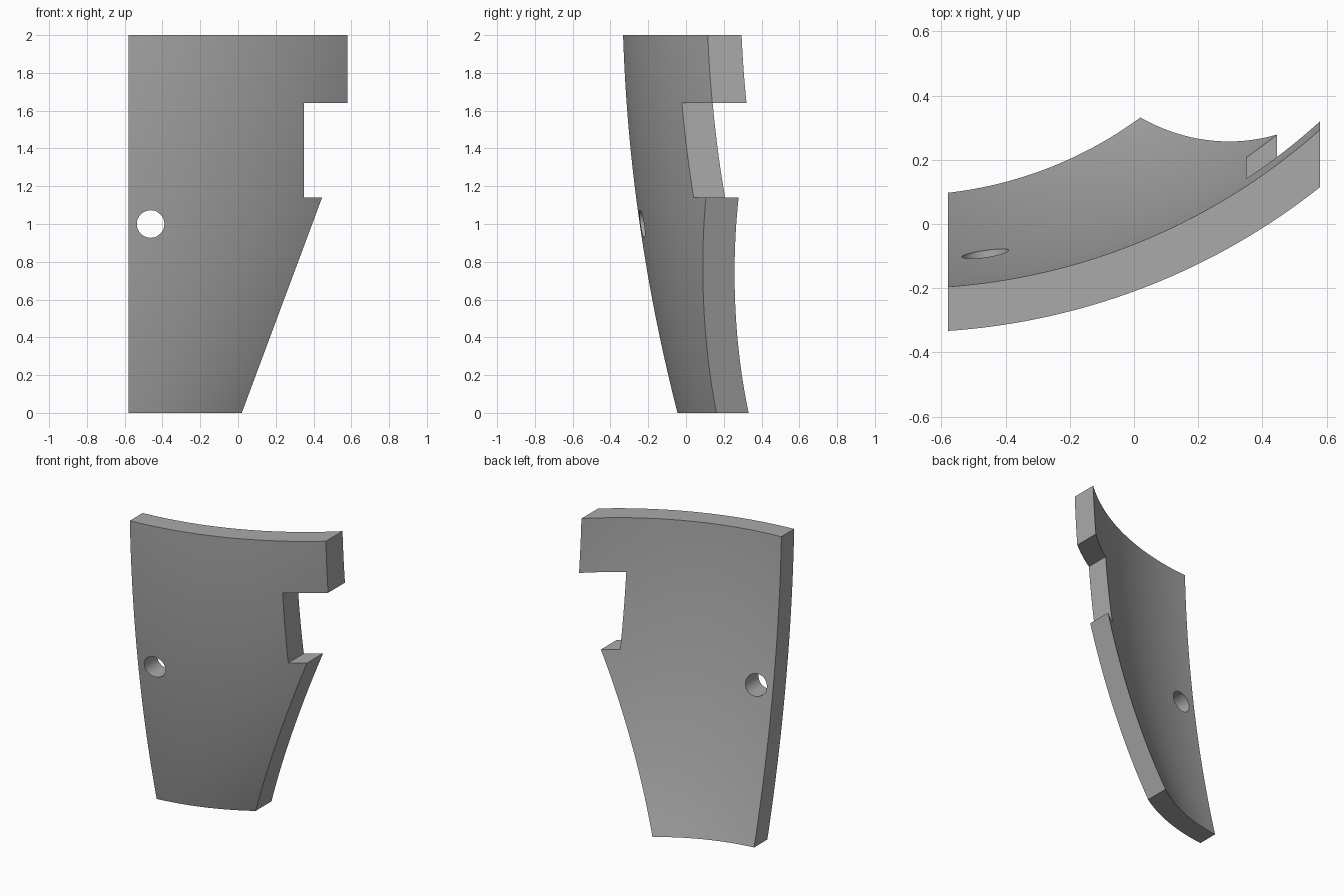
import bpy
import bmesh
import math

if "Cube" in bpy.data.objects:
    bpy.data.objects.remove(bpy.data.objects["Cube"])

LEFT, RIGHT, HEIGHT = -0.58, 0.58, 2.0
AXIS_X, THICK = -0.72, 0.137
COLS, ROWS = 40, 50


def edge_x(z):
    """Slanted side that meets the full width."""
    return min(RIGHT, 0.02 + 0.373 * z)


def surface_y(x, z, inner):
    """Bowed plate: a circular arc at each height, tightening downwards."""
    centre = 1.754 - 0.414 * (1 - z / HEIGHT) ** 3.5
    lean = -0.045 - 0.256 * z + 0.056 * z * z
    radius = math.hypot(LEFT - AXIS_X, centre - lean)
    if inner:
        slope = -0.256 + 0.112 * z
        radius -= THICK * math.hypot(1, slope)
    return centre - math.sqrt(radius ** 2 - (x - AXIS_X) ** 2)


# Plate body
bm = bmesh.new()
layers = []
for inner in (False, True):
    grid = []
    for j in range(ROWS + 1):
        z = HEIGHT * j / ROWS
        xs = [LEFT + (edge_x(z) - LEFT) * i / COLS for i in range(COLS + 1)]
        grid.append([bm.verts.new((x, surface_y(x, z, inner), z)) for x in xs])
    layers.append(grid)
    for j in range(ROWS):
        for i in range(COLS):
            bm.faces.new((grid[j][i], grid[j][i + 1], grid[j + 1][i + 1], grid[j + 1][i]))

# Rim joining the two skins
front, back = layers
for i in range(COLS):
    for j in (0, ROWS):
        bm.faces.new((front[j][i], front[j][i + 1], back[j][i + 1], back[j][i]))
for j in range(ROWS):
    for i in (0, COLS):
        bm.faces.new((front[j][i], front[j + 1][i], back[j + 1][i], back[j][i]))
bmesh.ops.recalc_face_normals(bm, faces=bm.faces)
mesh = bpy.data.meshes.new("curved_plate")
bm.to_mesh(mesh)
bm.free()
plate = bpy.data.objects.new("curved_plate", mesh)
bpy.context.collection.objects.link(plate)

# Cutters for the side notch and the round hole
bpy.ops.mesh.primitive_cube_add(size=1, location=(0.85, 0, 1.39))
notch = bpy.context.object
notch.name = "notch_cutter"
notch.scale = (1.0, 2.0, 0.5)
bpy.ops.mesh.primitive_cylinder_add(vertices=48, radius=0.073, depth=2,
                                    location=(-0.463, 0, 1.0),
                                    rotation=(math.pi / 2, 0, 0))
hole = bpy.context.object
hole.name = "hole_cutter"

bpy.ops.object.select_all(action='DESELECT')
plate.select_set(True)
bpy.context.view_layer.objects.active = plate
for cutter in (notch, hole):
    cutter.hide_render = True
    cut = plate.modifiers.new(cutter.name, 'BOOLEAN')
    cut.operation = 'DIFFERENCE'
    cut.solver = 'EXACT'
    cut.object = cutter
    bpy.ops.object.modifier_apply(modifier=cut.name)
    bpy.data.objects.remove(cutter)

# Plain grey finish
grey = bpy.data.materials.new("plain_grey")
grey.use_nodes = True
colour = (0.4, 0.4, 0.4, 1)
grey.diffuse_color = colour
grey.node_tree.nodes["Principled BSDF"].inputs["Base Color"].default_value = colour
plate.data.materials.clear()
plate.data.materials.append(grey)
bpy.ops.object.shade_smooth_by_angle(angle=math.radians(30))
